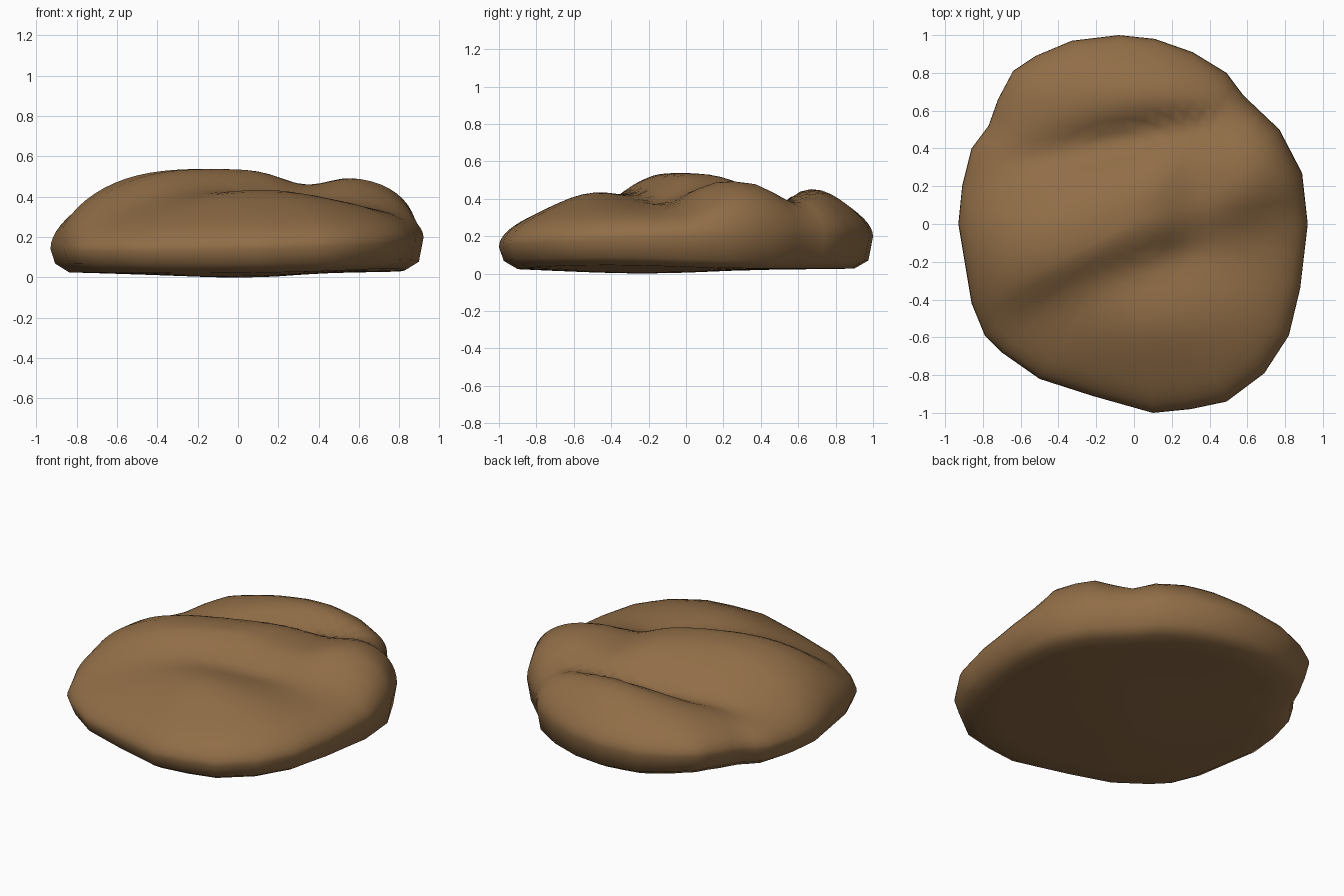
import bpy, bmesh, math

cube = bpy.data.objects.get("Cube")
if cube:
    bpy.data.objects.remove(cube, do_unlink=True)

# Plan outline, counter-clockwise from the +x side
CORNERS = [(.92, 0), (.89, .27), (.77, .5), (.58, .68), (.49, .8), (.31, .91), (.11, .98),
           (-.08, 1), (-.33, .97), (-.52, .89), (-.64, .81), (-.72, .66), (-.77, .52),
           (-.86, .4), (-.91, .2), (-.93, 0), (-.86, -.42), (-.79, -.59), (-.7, -.68),
           (-.5, -.82), (-.22, -.91), (.1, -1), (.3, -.98), (.49, -.94), (.69, -.79),
           (.82, -.59), (.88, -.34)]
# Add midpoints so the creases run cleanly across the spokes
OUTLINE = []
for (ax, ay), (bx, by) in zip(CORNERS, CORNERS[1:] + CORNERS[:1]):
    OUTLINE += [(ax, ay), ((ax + bx) / 2, (ay + by) / 2)]


def bump(x, y, cx, cy, wx, wy):
    return math.exp(-((x - cx) / wx) ** 2 - ((y - cy) / wy) ** 2)


def rim_height(x, y):
    return .17 + .03 * x + .03 * y + .03 * bump(x, y, -.65, .75, .3, .3)


def top_height(x, y, t):
    # Slanted ridge with a saddle, front lump, back lump and the creases between
    across = y - .04 - .37 * x
    ridge = math.exp(-abs(across / (.33 if across > 0 else .25)) ** 2.6)
    saddle = 1 - .38 * bump(x, 0, .34, 0, .17, 1) - .1 * max(x, 0)
    h = .36 + .175 * ridge * saddle
    h += .085 * bump(x, y, .1, -.5, .48, .28)
    h += .115 * bump(x, y, .12, .71, .6, .23)
    h -= .08 * bump(x, y - .2 * x, 0, .46, .55, .09)
    h -= .02 * bump(x, y - .25 * x, .1, -.22, .35, .08)
    # Rounded fall to the rim, steeper toward the back and +x side
    power = min(6, max(2.6, 4 + 1.35 * x + (1.7 if y > 0 else .9) * y))
    fall = math.sqrt(max(0, 1 - t ** power))
    rim = rim_height(x, y)
    return rim + (h - rim) * fall


def bottom_height(x, y, t):
    # Shallow belly, with the edge lifted at two opposite corners
    lift = .025 * bump(x, y, .65, -.4, .45, .5) * t
    lift += .04 * bump(x, y, -.65, .75, .3, .3) * t
    return .025 - .025 * bump(x, y, 0, -.25, .5, .5) + lift


# Rings run from the top centre over the rim to the underside
bm = bmesh.new()
rings = []
TOP_STEPS = 20
for i in range(1, TOP_STEPS + 1):
    t = math.sin(math.pi / 2 * i / TOP_STEPS) ** 1.1
    rings.append([bm.verts.new((x * t, y * t, top_height(x * t, y * t, t)))
                  for x, y in OUTLINE])
for t, lift in ((.975, .045), (.9, .002), (.75, 0), (.5, 0), (.25, 0)):
    rings.append([bm.verts.new((x * t, y * t, bottom_height(x * t, y * t, t) + lift))
                  for x, y in OUTLINE])

count = len(OUTLINE)
for a, b in zip(rings, rings[1:]):
    for j in range(count):
        k = (j + 1) % count
        bm.faces.new((a[j], b[j], b[k], a[k]))

# Close both centres with fans
top = bm.verts.new((0, 0, top_height(0, 0, 0)))
base = bm.verts.new((0, 0, bottom_height(0, 0, 0)))
for j in range(count):
    k = (j + 1) % count
    bm.faces.new((top, rings[0][j], rings[0][k]))
    bm.faces.new((base, rings[-1][k], rings[-1][j]))
bmesh.ops.recalc_face_normals(bm, faces=bm.faces)

# Stand the body on the floor
lowest = min(v.co.z for v in bm.verts)
for v in bm.verts:
    v.co.z -= lowest

mesh = bpy.data.meshes.new("lumpy_body")
bm.to_mesh(mesh)
bm.free()
body = bpy.data.objects.new("lumpy_body", mesh)
bpy.context.collection.objects.link(body)

brown = bpy.data.materials.new("warm_brown")
brown.use_nodes = True
color = (.28, .153, .062, 1)
brown.diffuse_color = color
brown.node_tree.nodes["Principled BSDF"].inputs["Base Color"].default_value = color
mesh.materials.append(brown)

bpy.context.view_layer.objects.active = body
body.select_set(True)
bpy.ops.object.shade_smooth()
